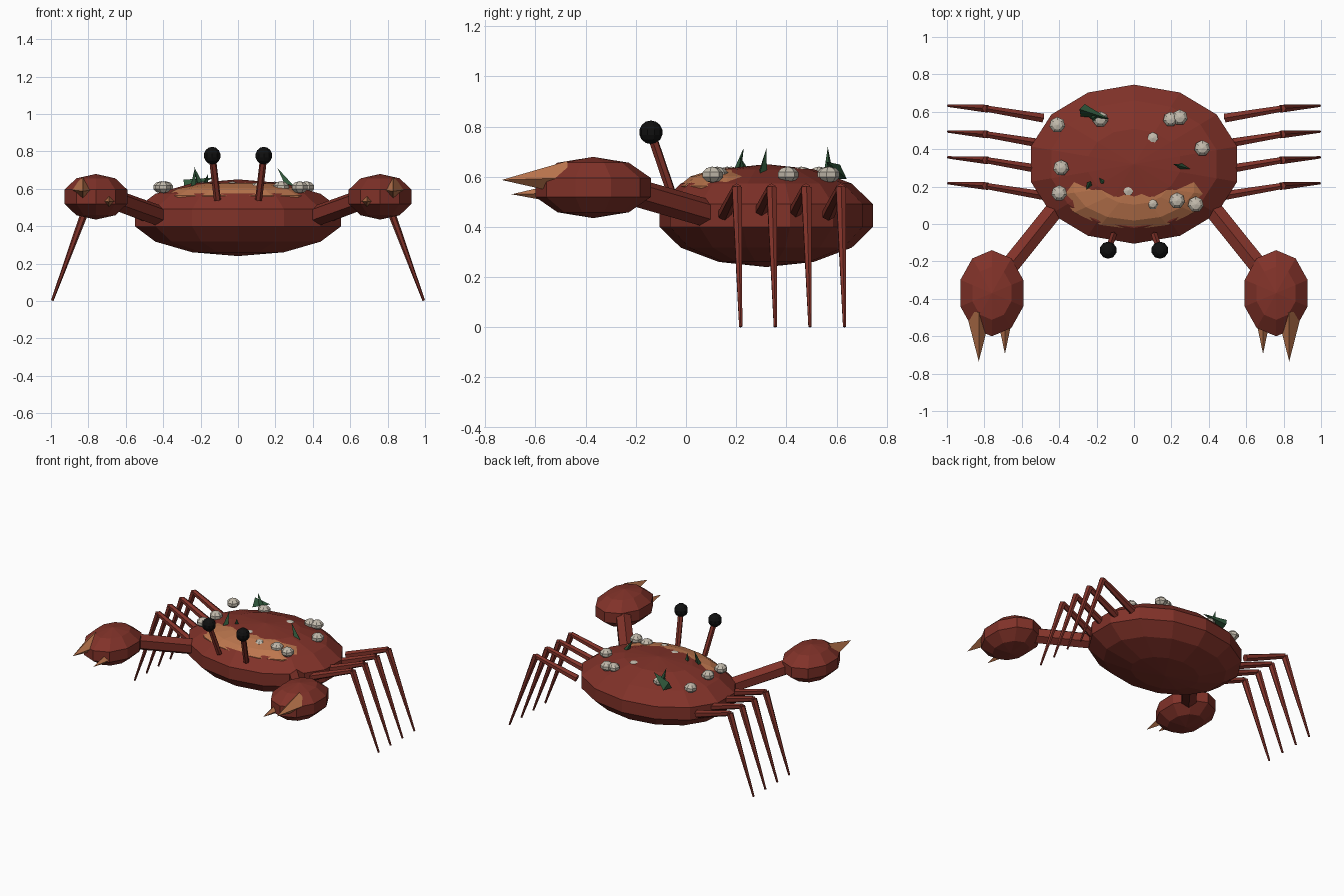
import bpy, bmesh
from mathutils import Vector, Matrix

cube = bpy.data.objects.get("Cube")
if cube:
    bpy.data.objects.remove(cube, do_unlink=True)


def material(name, rgb):
    m = bpy.data.materials.new(name)
    m.use_nodes = True
    m.diffuse_color = (*rgb, 1)
    m.node_tree.nodes["Principled BSDF"].inputs["Base Color"].default_value = (*rgb, 1)
    return m


shell = material("red brown shell", (0.22, 0.032, 0.022))
tan = material("tan", (0.5, 0.18, 0.075))
grey = material("barnacle grey", (0.55, 0.5, 0.42))
green = material("weed green", (0.03, 0.1, 0.045))
black = material("eye black", (0.005, 0.005, 0.005))


def finish(bm, name, mat):
    mesh = bpy.data.meshes.new(name)
    bm.to_mesh(mesh)
    bm.free()
    mesh.materials.append(mat)
    ob = bpy.data.objects.new(name, mesh)
    bpy.context.collection.objects.link(ob)
    return ob


def ball(name, mat, centre, radii, segments, rings):
    bm = bmesh.new()
    bmesh.ops.create_uvsphere(bm, u_segments=segments, v_segments=rings, radius=1,
                              matrix=Matrix.LocRotScale(Vector(centre), None, Vector(radii)))
    return finish(bm, name, mat)


def rod(name, mat, start, end, r1, r2, sides):
    """Tapered prism between two points."""
    a, b = Vector(start), Vector(end)
    bm = bmesh.new()
    turn = (b - a).to_track_quat('Z', 'Y')
    bmesh.ops.create_cone(bm, cap_ends=True, segments=sides, radius1=r1, radius2=r2,
                          depth=(b - a).length,
                          matrix=Matrix.LocRotScale((a + b) / 2, turn, None))
    bmesh.ops.remove_doubles(bm, verts=bm.verts, dist=0.00001)
    return finish(bm, name, mat)


# Body and the tan face patch that breaks through its front
ball("body", shell, (0, 0.32, 0.445), (0.58, 0.436, 0.205), 14, 7)
ball("face_patch", tan, (0, 0.21, 0.542), (0.42, 0.245, 0.095), 14, 7)

for side, s in (("left", 1), ("right", -1)):
    # Arms and claws
    rod(f"{side}_arm", shell, (s * 0.71, -0.28, 0.56), (s * 0.405, 0.1, 0.45), 0.056, 0.056, 6)
    ball(f"{side}_claw", shell, (s * 0.76, -0.37, 0.557), (0.186, 0.242, 0.122), 10, 5)
    rod(f"{side}_large_pincer", tan, (s * 0.83, -0.47, 0.595), (s * 0.83, -0.735, 0.587),
        0.068, 0, 4)
    rod(f"{side}_small_pincer", tan, (s * 0.69, -0.48, 0.535), (s * 0.69, -0.695, 0.53),
        0.045, 0, 4)

    # Eyes on stalks
    rod(f"{side}_eye_stalk", shell, (s * 0.11, -0.06, 0.54), (s * 0.138, -0.14, 0.775),
        0.019, 0.019, 6)
    ball(f"{side}_eye", black, (s * 0.138, -0.14, 0.777), (0.047, 0.047, 0.047), 10, 7)

    # Four walking legs, each bent at a high knee
    for i in range(4):
        y = 0.218 + 0.138 * i
        knee = (s * 0.79, y - 0.015, 0.555)
        rod(f"{side}_upper_leg_{i + 1}", shell, (s * 0.49, y - 0.065, 0.45), knee,
            0.027, 0.019, 6)
        rod(f"{side}_lower_leg_{i + 1}", shell, knee, (s * 0.993, y, 0.002),
            0.023, 0.007, 6)

# Barnacles scattered over the shell
barnacles = [(-0.41, 0.53, 0.045), (-0.18, 0.56, 0.045), (-0.39, 0.3, 0.045),
             (-0.4, 0.165, 0.045), (0.1, 0.11, 0.035), (0.23, 0.125, 0.045),
             (0.33, 0.105, 0.045), (0.365, 0.405, 0.045), (0.195, 0.56, 0.042),
             (0.245, 0.57, 0.045), (0.1, 0.46, 0.045), (-0.03, 0.18, 0.045)]
for i, (x, y, r) in enumerate(barnacles):
    ball(f"barnacle_{i + 1}", grey, (x, y, 0.608), (r, r, r * 0.72), 7, 5)

# Weed blades
blades = [((-0.28, 0.61, 0.61), (-0.13, 0.56, 0.66), 0.04),
          ((-0.2, 0.57, 0.6), (-0.235, 0.565, 0.718), 0.025),
          ((-0.245, 0.2, 0.6), (-0.23, 0.23, 0.715), 0.022),
          ((-0.18, 0.24, 0.61), (-0.16, 0.215, 0.68), 0.022),
          ((0.28, 0.3, 0.6), (0.21, 0.32, 0.712), 0.025)]
for i, (base, tip, r) in enumerate(blades):
    rod(f"weed_{i + 1}", green, base, tip, r, 0, 3)
